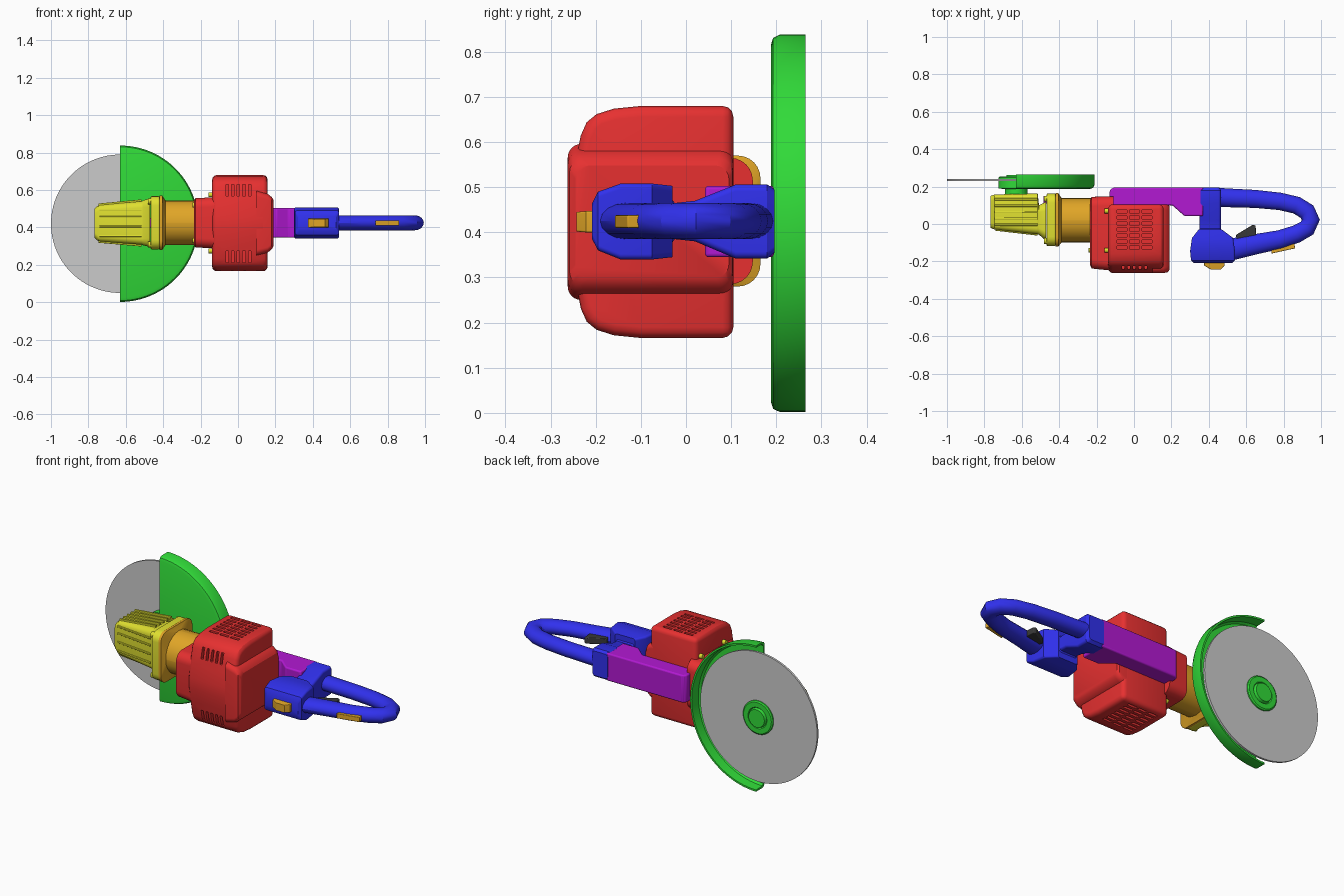
import bpy, bmesh, math
from mathutils import Vector

if "Cube" in bpy.data.objects:
    bpy.data.objects.remove(bpy.data.objects["Cube"])

COL = {"red": (.8, .03, .03), "green": (.03, .7, .04), "blue": (.03, .03, .85), "purple": (.45, .01, .65),
       "orange": (.75, .38, .02), "yellow": (.75, .75, .03), "black": (.04, .04, .04)}
MATS = {}
for key, c in COL.items():
    MATS[key] = bpy.data.materials.new(key)
    MATS[key].diffuse_color = (*c, 1)
CX, CZ = -.63, .42          # blade axis
ZM = .425                   # mid height of the machine


def finish(name, bm, color=None, bevel=0):
    bmesh.ops.remove_doubles(bm, verts=bm.verts, dist=1e-5)
    bmesh.ops.recalc_face_normals(bm, faces=bm.faces)
    me = bpy.data.meshes.new(name)
    bm.to_mesh(me)
    bm.free()
    ob = bpy.data.objects.new(name, me)
    bpy.context.collection.objects.link(ob)
    if color:
        me.materials.append(MATS[color])
    if bevel:
        m = ob.modifiers.new("bevel", "BEVEL")
        m.width, m.segments, m.limit_method, m.angle_limit = bevel, 3, "ANGLE", math.radians(40)
    return ob


def skin(bm, rings, caps=True, closed=True):
    rows = [[bm.verts.new(p) for p in r] for r in rings]
    n = len(rows[0])
    for a, b in zip(rows, rows[1:]):
        for i in range(n if closed else n - 1):
            j = (i + 1) % n
            bm.faces.new((a[i], a[j], b[j], b[i]))
    if caps:
        bm.faces.new(rows[0])
        bm.faces.new(rows[-1])


def put(axis, t, a, b):
    return {"x": (t, a, b), "y": (a, t, b), "z": (a, b, t)}[axis]


def loft(name, color, axis, sections, bevel=0):
    """Rounded-rectangle sections (t, a0, a1, b0, b1, radius) joined along an axis."""
    rings = []
    for t, a0, a1, b0, b1, r in sections:
        ring = []
        for q, (a, b) in enumerate(((a1 - r, b1 - r), (a0 + r, b1 - r), (a0 + r, b0 + r), (a1 - r, b0 + r))):
            for k in range(7):
                g = math.pi / 2 * (q + k / 6)
                ring.append(put(axis, t, a + r * math.cos(g), b + r * math.sin(g)))
        rings.append(ring)
    bm = bmesh.new()
    skin(bm, rings)
    return finish(name, bm, color, bevel)


def prism(name, color, axis, pts, lo, hi, bevel=0):
    bm = bmesh.new()
    skin(bm, [[put(axis, t, a, b) for a, b in pts] for t in (lo, hi)])
    return finish(name, bm, color, bevel)


def lathe(name, color, prof, half=False, n=72):
    """Profile (radius, y) turned about the blade axis."""
    rings = []
    for i in range(n + 1):
        g = -math.pi / 2 + (math.pi if half else 2 * math.pi) * i / n
        rings.append([(CX + r * math.cos(g), y, CZ + r * math.sin(g)) for r, y in prof])
    bm = bmesh.new()
    skin(bm, rings, caps=half, closed=False)
    return finish(name, bm, color)


def bolt(name, color, x0, x1, y, z, r):
    loft(name, color, "x", [(t, y - r, y + r, z - r, z + r, r * .99) for t in (x0, x1)])


# Cutting disc, its hub and the half guard
lathe("cutting_disc", None, [(0, .229), (.37, .229), (.37, .241), (0, .241)], n=96)
lathe("disc_hub", "green", [(0, .15), (.06, .15), (.06, .187), (.095, .19), (.095, .248), (.088, .253),
                            (.06, .253), (.055, .247), (.05, .262), (0, .262)], n=48)
lathe("disc_guard", "green", [(0, .188), (.395, .188), (.411, .193), (.418, .208), (.418, .265),
                              (.408, .265), (.405, .21), (.395, .2), (0, .2)], half=True, n=48)

# Gearbox: tapered case, ribs and mounting flange
loft("gearbox_case", "yellow", "x", [
    (-.768, -.02, .15, .345, .5, .03), (-.745, -.03, .158, .325, .52, .03), (-.515, -.055, .163, .308, .54, .035),
    (-.508, -.057, .1, .305, .545, .035), (-.47, -.09, .12, .295, .555, .05)])
for i in range(5):
    y = -.01 + i * .034
    loft(f"gearbox_rib_{i}", "yellow", "x", [(-.745, y, y + .012, .318, .528, .003), (-.515, y, y + .012, .298, .55, .003)])
for i, z in enumerate((.35, .4, .45, .49)):
    loft(f"gearbox_front_rib_{i}", "yellow", "x", [(-.74, -.036, 0, z, z + .01, .003), (-.515, -.062, 0, z, z + .01, .003)])
loft("gearbox_flange", "yellow", "x", [(t, -.118, .163, .283, .567, .05) for t in (-.467, -.42)], .006)
for i, (y, z) in enumerate([(y, z) for y in (-.09, .135) for z in (.31, .54)]):
    bolt(f"flange_bolt_{i}", "yellow", -.482, -.46, y, z, .016)
loft("gearbox_lug", "purple", "x", [(t, .11, .15, .4, .45, .008) for t in (-.485, -.46)])

# Orange neck between gearbox and motor
loft("neck", "orange", "x", [
    (-.42, -.12, .165, .28, .57, .05), (-.405, -.12, .165, .28, .57, .05), (-.388, -.1, .14, .305, .545, .119),
    (-.22, -.1, .14, .305, .545, .119)])

# Motor housing with louvres cut in top, bottom and front
outline = [(.105, .68), (-.1, .68), (-.16, .674), (-.198, .662), (-.22, .644), (-.233, .615), (-.25, .53), (-.262, .455)]
outline += [(y, 2 * ZM - .004 - z) for y, z in reversed(outline)]
body = prism("motor_housing", "red", "x", outline, -.138, .158, .024)
bm = bmesh.new()


def slot(c, s):
    vs = bmesh.ops.create_cube(bm, size=1)["verts"]
    for v in vs:
        v.co = Vector(c) + Vector(v.co[k] * s[k] for k in range(3))


for zc in (.68, .166):
    for i in range(3):
        for j in range(7):
            slot((-.065 + .067 * i, -.125 + .032 * j, zc), (.054, .015, .04))
for zc in (.6, .244):
    for i in range(5):
        slot((-.058 + .03 * i, -.24, zc), (.014, .05, .062))
cutter = finish("louvre_cutter", bm)
cutter.hide_render = True
m = body.modifiers.new("louvres", "BOOLEAN")
m.object, m.operation, m.solver = cutter, "DIFFERENCE", "EXACT"
bpy.context.view_layer.objects.active = body
for mod in [x.name for x in body.modifiers]:
    bpy.ops.object.modifier_apply(modifier=mod)
bpy.data.objects.remove(cutter)

loft("motor_rear_bulge", "red", "x", [
    (.1, -.262, .105, .25, .596, .03), (.158, -.262, .105, .265, .58, .03), (.18, -.258, .103, .283, .563, .03),
    (.19, -.245, .095, .3, .548, .03)])
loft("motor_collar", "red", "x", [
    (-.235, -.22, .13, .305, .545, .05), (-.226, -.238, .145, .293, .557, .05),
    (-.15, -.246, .148, .29, .56, .05), (-.11, -.25, .148, .285, .565, .05)])
for i, (y, z) in enumerate([(y, z) for y in (-.14, .07) for z in (.275, .575)]):
    bolt(f"collar_bolt_{i}", "yellow", -.158, -.13, y, z, .013)
for i, z in enumerate((.33, .52)):
    bolt(f"collar_front_bolt_{i}", "yellow", -.243, -.22, -.14, z, .013)

# Purple frame joining motor and handle
prism("support_arm", "purple", "z", [(-.13, .1), (-.13, .178), (-.113, .195), (.37, .195), (.37, .042),
                                     (.27, .042), (.205, .1)], .345, .503, .008)

# Handle: front block, cross column and looped grip
loft("handle_block", "blue", "y", [
    (-.208, .32, .525, .385, .465, .012), (-.195, .305, .54, .36, .49, .012), (-.145, .3, .54, .34, .508, .012),
    (-.075, .31, .53, .34, .508, .012), (-.03, .345, .47, .345, .503, .012)])
loft("handle_column", "blue", "y", [
    (-.05, .35, .465, .35, .5, .015), (-.025, .35, .465, .385, .465, .015), (.02, .35, .465, .38, .47, .015),
    (.11, .35, .465, .342, .506, .015), (.18, .35, .465, .342, .506, .015), (.196, .36, .455, .355, .495, .015)])
path = [(.42, .145, 1.0), (.5, .14, 1.0), (.65, .134, .96), (.78, .121, .93), (.87, .1, .93), (.925, .066, .95),
        (.945, .022, .97), (.925, -.022, .95), (.87, -.053, .95), (.78, -.083, 1), (.65, -.108, 1.08), (.54, -.132, 1.15), (.45, -.145, 1.15)]
rings = []
P = [Vector((x, y, ZM)) for x, y, s in path]
for i, p in enumerate(P):
    d = (P[min(i + 1, len(P) - 1)] - P[max(i - 1, 0)]).normalized()
    side = Vector((-d.y, d.x, 0))
    rings.append([p + side * (.05 * path[i][2] * math.cos(g)) + Vector((0, 0, .04 * math.sin(g)))
                  for g in [math.pi / 8 * k for k in range(16)]])
bm = bmesh.new()
skin(bm, rings)
finish("loop_grip", bm, "blue")

# Controls
prism("trigger", "black", "z", [(.545, -.058), (.635, -.004), (.65, -.008), (.655, -.075), (.6, -.1), (.55, -.09)], .408, .442, .004)
loft("power_switch", "orange", "y", [(-.243, .41, .465, .402, .445, .004), (-.222, .375, .485, .4, .447, .004),
                                     (-.2, .375, .485, .4, .447, .004)])
prism("grip_lock", "orange", "z", [(.735, -.158), (.862, -.13), (.855, -.095), (.735, -.13)], .41, .438, .003)

# Smooth shading with sharp edges kept
bpy.ops.object.select_all(action="DESELECT")
for ob in bpy.data.objects:
    ob.select_set(True)
bpy.context.view_layer.objects.active = body
bpy.ops.object.shade_smooth_by_angle(angle=math.radians(30))

for m in bpy.data.materials:
    if m.users and not m.is_grease_pencil:
        m.use_nodes = True
        m.node_tree.nodes["Principled BSDF"].inputs["Base Color"].default_value = m.diffuse_color
